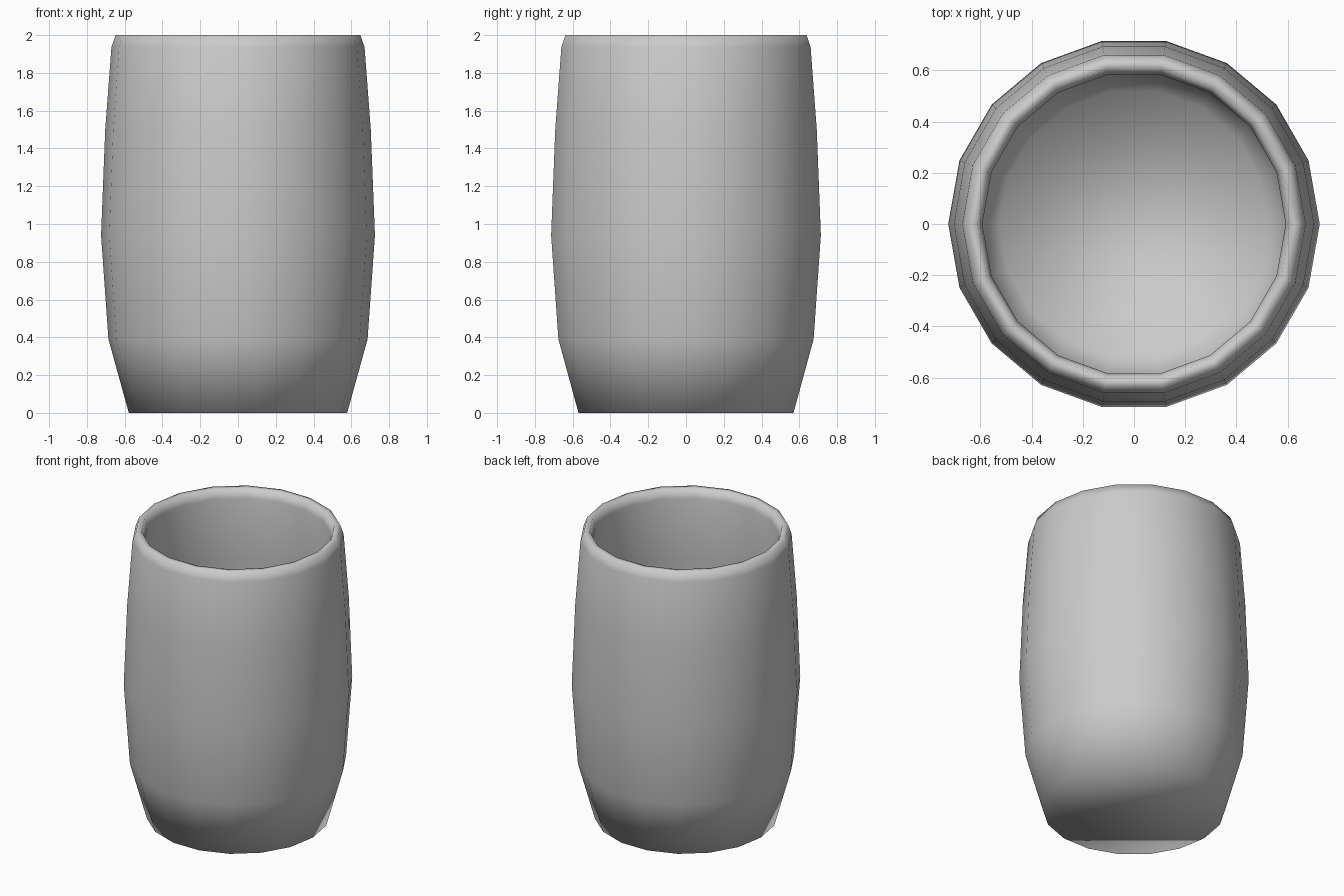
import bpy
import bmesh
from math import cos, sin, tau

SIDES = 18

cube = bpy.data.objects.get("Cube")
if cube:
    bpy.data.objects.remove(cube, do_unlink=True)

# Plain grey clay
grey = bpy.data.materials.new("grey_clay")
grey.use_nodes = True
colour = (0.6, 0.6, 0.6, 1)
grey.diffuse_color = colour
grey.node_tree.nodes["Principled BSDF"].inputs["Base Color"].default_value = colour

# Radius and height: up the outside, over the rim, down the inside
outside = [(0.578, 0), (0.686, 0.39), (0.725, 0.94), (0.703, 1.5), (0.67, 1.937), (0.648, 2)]
inside = [(0.611, 2), (0.592, 1.937), (0.63, 1.5), (0.65, 0.94), (0.615, 0.41), (0.525, 0.08)]

bm = bmesh.new()
rings = [[bm.verts.new((r * cos(tau * i / SIDES), r * sin(tau * i / SIDES), z))
          for i in range(SIDES)] for r, z in outside + inside]

# Walls
for low, high in zip(rings, rings[1:]):
    for i in range(SIDES):
        j = (i + 1) % SIDES
        bm.faces.new((low[i], low[j], high[j], high[i]))

# Underside and inner floor
bm.faces.new(reversed(rings[0]))
bm.faces.new(rings[-1])

for face in bm.faces:
    face.smooth = True

mesh = bpy.data.meshes.new("cup")
bm.to_mesh(mesh)
bm.free()
mesh.materials.append(grey)
bpy.context.collection.objects.link(bpy.data.objects.new("cup", mesh))
